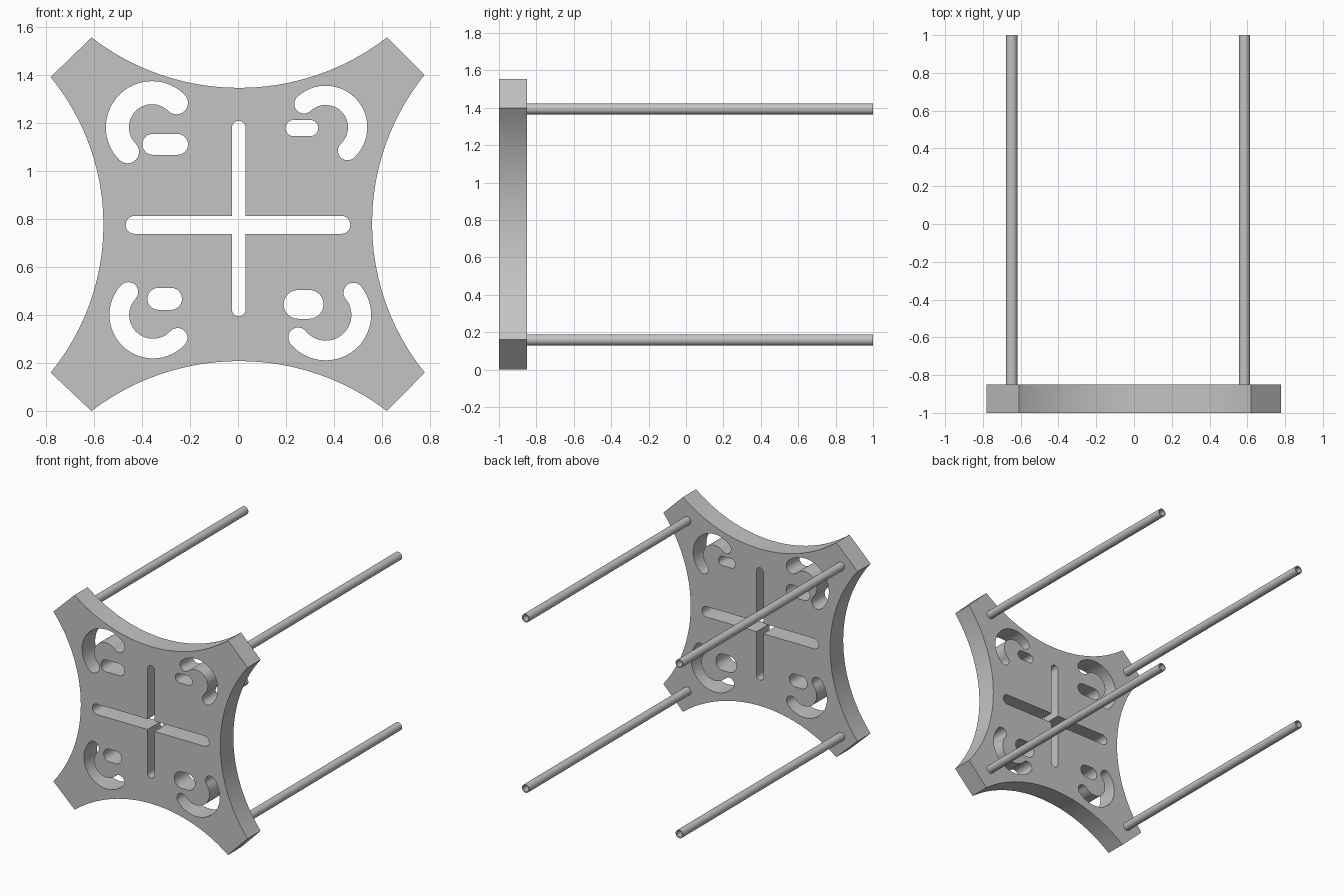
import bpy, bmesh
from math import sin, cos, asin, pi, radians
from mathutils import Vector

if "Cube" in bpy.data.objects:
    bpy.data.objects.remove(bpy.data.objects["Cube"], do_unlink=True)

grey = bpy.data.materials.new("plain grey")
grey.use_nodes = True
grey.diffuse_color = (0.55, 0.55, 0.55, 1)
grey.node_tree.nodes["Principled BSDF"].inputs["Base Color"].default_value = grey.diffuse_color


def arc(cx, cz, r, start, end, steps=12):
    """Points along a circular arc, angles in degrees."""
    angles = [radians(start + (end - start) * i / steps) for i in range(steps + 1)]
    return [(cx + r * cos(a), cz + r * sin(a)) for a in angles]


def bow(a, b, sag, steps=24):
    """Arc from a to b that bulges to the left of its direction by sag."""
    a, b = Vector(a), Vector(b)
    half = (b - a).length / 2
    along = (b - a).normalized()
    side = Vector((-along.y, along.x))
    r = (half ** 2 + sag ** 2) / (2 * sag)
    reach = asin(half / r)
    turns = [reach * (2 * i / steps - 1) for i in range(steps + 1)]
    return [(a + b) / 2 + along * r * sin(t) + side * (r * cos(t) - r + sag) for t in turns]


def oval(cx, cz, half, r):
    d = half - r
    return arc(cx + d, cz, r, -90, 90) + arc(cx - d, cz, r, 90, 270)


def hook(cx, cz, r, w, start):
    """Half-ring slot with round ends."""
    end = start + 180
    s, e = radians(start), radians(end)
    return (arc(cx, cz, r + w, start, end, 32)
            + arc(cx + r * cos(e), cz + r * sin(e), w, end, end + 180)[1:]
            + arc(cx, cz, r - w, end, start, 32)[1:]
            + arc(cx + r * cos(s), cz + r * sin(s), w, start + 180, start + 360)[1:-1])


def finish(name, mesh):
    ob = bpy.data.objects.new(name, mesh)
    bpy.context.collection.objects.link(ob)
    mesh.materials.clear()
    mesh.materials.append(grey)
    bpy.ops.object.select_all(action="DESELECT")
    ob.select_set(True)
    bpy.context.view_layer.objects.active = ob
    bpy.ops.object.shade_smooth_by_angle(angle=radians(30))
    return ob


# Plate outline: four inward bows joined by clipped corners
outline = (bow((-0.61, 0), (0.62, 0), 0.208)
           + bow((0.777, 0.16), (0.777, 1.4), 0.219)
           + bow((0.62, 1.555), (-0.61, 1.555), 0.21)
           + bow((-0.78, 1.39), (-0.78, 0.16), 0.22))

# Central cross slot: round arm ends with square inner corners
mx, mz, rh, rv = 0.003, 0.775, 0.0375, 0.028
cross = (arc(0.43, mz, rh, -90, 90) + [(mx + rv, mz + rh)]
         + arc(mx, 1.18, rv, 0, 180) + [(mx - rv, mz + rh)]
         + arc(-0.43, mz, rh, 90, 270) + [(mx - rv, mz - rh)]
         + arc(mx, 0.422, rv, 180, 360) + [(mx + rv, mz - rh)])

# Hooked and oval slots in each quarter
holes = [cross,
         hook(-0.358, 1.181, 0.144, 0.048, 45), oval(-0.303, 1.11, 0.095, 0.0435),
         hook(0.365, 1.181, 0.133, 0.04, -47), oval(0.266, 1.178, 0.068, 0.034),
         hook(-0.354, 0.4, 0.14, 0.041, 137), oval(-0.305, 0.467, 0.072, 0.046),
         hook(0.365, 0.4, 0.148, 0.041, -141), oval(0.273, 0.444, 0.083, 0.06)]

# Plate: filled and extruded outline with the slots left open
curve = bpy.data.curves.new("plate_profile", "CURVE")
curve.dimensions = "2D"
curve.fill_mode = "BOTH"
curve.extrude = 0.075
for loop in [outline] + holes:
    spline = curve.splines.new("POLY")
    spline.points.add(len(loop) - 1)
    for p, (x, z) in zip(spline.points, loop):
        p.co = (x, z, 0, 1)
    spline.use_cyclic_u = True
helper = bpy.data.objects.new("plate_profile", curve)
bpy.context.collection.objects.link(helper)
bpy.context.view_layer.update()
mesh = bpy.data.meshes.new_from_object(helper.evaluated_get(bpy.context.evaluated_depsgraph_get()))
bpy.data.objects.remove(helper, do_unlink=True)
bm = bmesh.new()
bm.from_mesh(mesh)
bmesh.ops.remove_doubles(bm, verts=bm.verts, dist=0.0001)
bmesh.ops.recalc_face_normals(bm, faces=bm.faces)
for v in bm.verts:
    x, z, depth = v.co
    v.co = (x, -0.925 - depth, z)
bm.to_mesh(mesh)
bm.free()
finish("slotted_plate", mesh)


# Legs: four hollow tubes running back from the plate corners
def tube(name, x, z, r=0.03, bore=0.022, front=-0.85, back=1.0, sides=32):
    bm = bmesh.new()
    rings = []
    for radius, y in ((r, front), (r, back), (bore, back), (bore, front)):
        rings.append([bm.verts.new((x + radius * cos(2 * pi * i / sides), y,
                                    z + radius * sin(2 * pi * i / sides))) for i in range(sides)])
    for a, b in zip(rings, rings[1:] + rings[:1]):
        for i in range(sides):
            j = (i + 1) % sides
            bm.faces.new((a[i], a[j], b[j], b[i]))
    bmesh.ops.recalc_face_normals(bm, faces=bm.faces)
    mesh = bpy.data.meshes.new(name)
    bm.to_mesh(mesh)
    bm.free()
    finish(name, mesh)


for side, x in (("right", -0.647), ("left", 0.585)):
    for level, z in (("upper", 1.394), ("lower", 0.159)):
        tube(f"{level}_{side}_leg", x, z)
